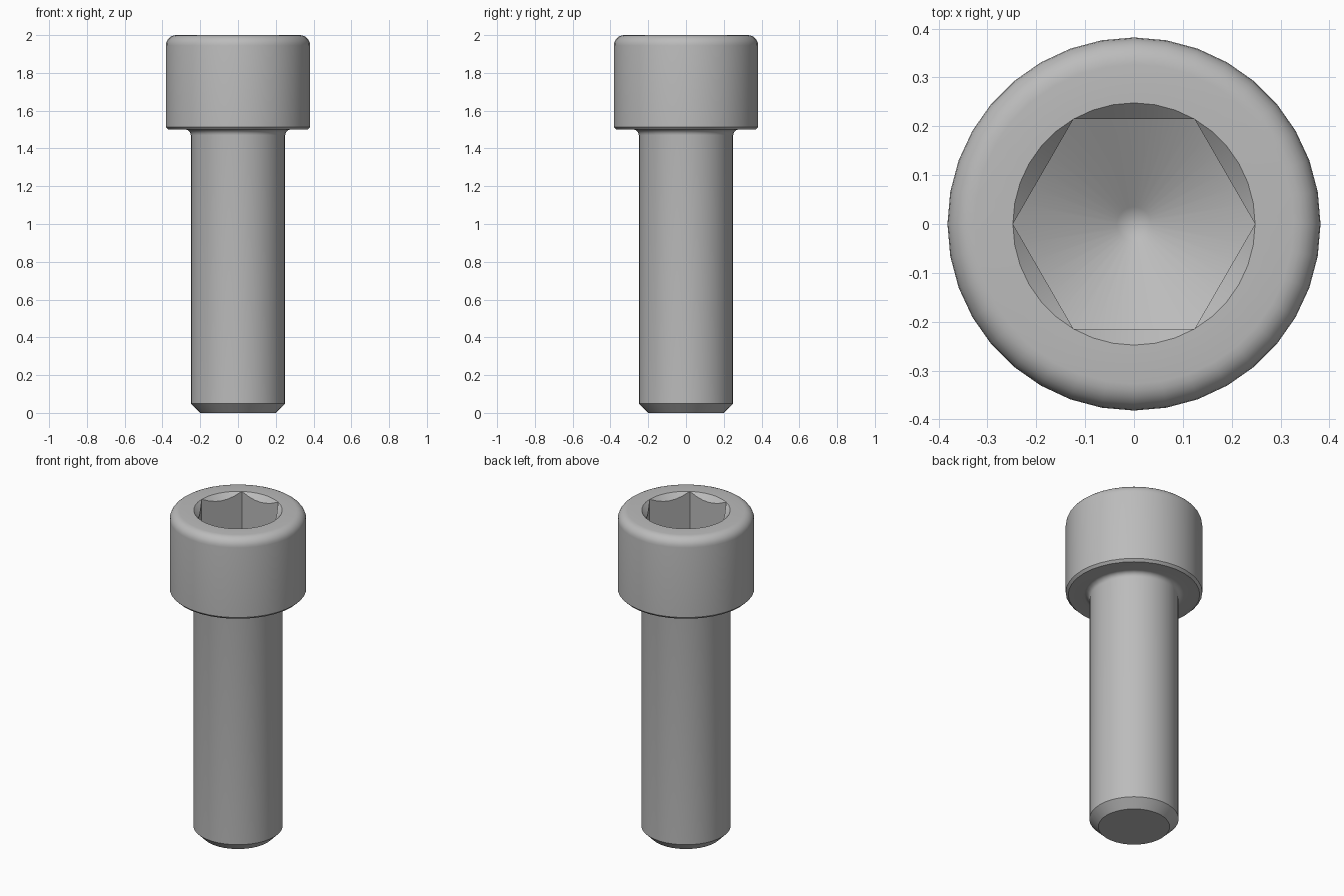
import bpy
import bmesh
from math import pi, cos, sin, tan, radians

cube = bpy.data.objects.get("Cube")
if cube:
    bpy.data.objects.remove(cube)

SEGMENTS = 36
SOCKET_R = 0.248                      # hexagon corner radius
APOTHEM = SOCKET_R * cos(pi / 6)
HEAD_R, SHAFT_R, TOP = 0.382, 0.25, 2.0
SOCKET_FLOOR = 1.75


def arc(cx, cz, r, start, end, steps=6):
    """Profile points (radius, height) along a circular fillet."""
    angles = [radians(start + (end - start) * i / steps) for i in range(steps + 1)]
    return [(cx + r * cos(a), cz + r * sin(a)) for a in angles]


def hex_radius(a):
    return APOTHEM / cos(a % (pi / 3) - pi / 6)


def countersink_edge(a):
    r = hex_radius(a)
    return r, TOP - (SOCKET_R - r)


def floor_edge(a):
    r = hex_radius(a)
    return r, SOCKET_FLOOR - (SOCKET_R - r) * tan(pi / 6)


def ring(bm, point):
    """One loop of vertices; point is (radius, height) or a function of angle."""
    verts = []
    for i in range(SEGMENTS):
        a = 2 * pi * i / SEGMENTS
        r, z = point(a) if callable(point) else point
        verts.append(bm.verts.new((r * cos(a), r * sin(a), z)))
    return verts


# Outer profile from the tip up to the head, then down into the hex socket
profile = [(0.2, 0), (SHAFT_R, 0.05)]
profile += arc(SHAFT_R + 0.03, 1.47, 0.03, 180, 90)
profile += [(HEAD_R - 0.014, 1.5), (HEAD_R, 1.514)]
profile += arc(HEAD_R - 0.055, TOP - 0.055, 0.055, 0, 90)
profile += [(SOCKET_R, TOP), countersink_edge, floor_edge]
profile += [(0.035, SOCKET_FLOOR - (SOCKET_R - 0.035) * tan(pi / 6))]

bm = bmesh.new()
rings = [ring(bm, p) for p in profile]
for low, high in zip(rings, rings[1:]):
    for i in range(SEGMENTS):
        j = (i + 1) % SEGMENTS
        bm.faces.new((low[i], low[j], high[j], high[i]))

# Flat tip and drill point
bm.faces.new(reversed(rings[0]))
apex = bm.verts.new((0, 0, SOCKET_FLOOR - SOCKET_R * tan(pi / 6)))
for i in range(SEGMENTS):
    bm.faces.new((rings[-1][i], rings[-1][(i + 1) % SEGMENTS], apex))

# The countersink meets the rim at the hexagon corners
bmesh.ops.remove_doubles(bm, verts=bm.verts, dist=1e-5)
bmesh.ops.recalc_face_normals(bm, faces=bm.faces)

mesh = bpy.data.meshes.new("socket_head_screw")
bm.to_mesh(mesh)
bm.free()
screw = bpy.data.objects.new("socket_head_screw", mesh)
bpy.context.collection.objects.link(screw)

# Plain grey steel
steel = bpy.data.materials.new("grey_steel")
steel.use_nodes = True
colour = (0.5, 0.5, 0.5, 1)
steel.diffuse_color = colour
steel.node_tree.nodes["Principled BSDF"].inputs["Base Color"].default_value = colour
mesh.materials.append(steel)

bpy.context.view_layer.objects.active = screw
screw.select_set(True)
bpy.ops.object.shade_smooth_by_angle(angle=radians(28))
